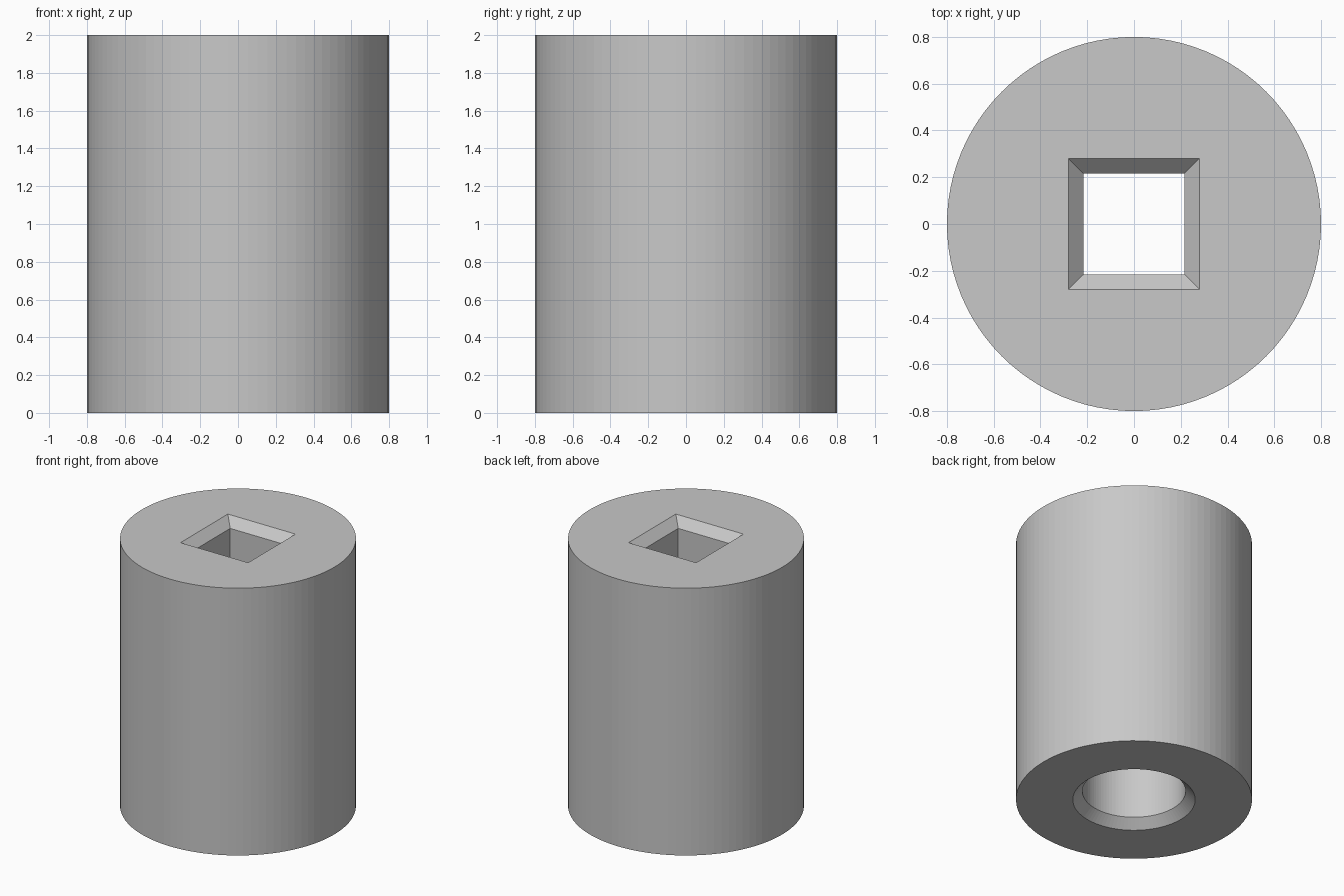
import bpy
import bmesh
from math import cos, sin, tau

cube = bpy.data.objects.get("Cube")
if cube:
    bpy.data.objects.remove(cube, do_unlink=True)

SEGMENTS = 96  # divisible by 8, so square rings get true corners
HEIGHT = 2.0
CHAMFER = 0.065
RADIUS = 0.8
BORE = 0.35         # round socket radius, opening downward
SQUARE = 0.215      # half width of the square socket, opening upward
STEP = 1.0          # height where the two sockets meet


def ring(bm, size, z, square=False):
    """A ring of vertices, round or projected onto a square."""
    verts = []
    for i in range(SEGMENTS):
        a = tau * i / SEGMENTS
        c, s = cos(a), sin(a)
        r = size / max(abs(c), abs(s)) if square else size
        verts.append(bm.verts.new((r * c, r * s, z)))
    return verts


bm = bmesh.new()
rings = [
    # Outer wall
    ring(bm, RADIUS, 0),
    ring(bm, RADIUS, HEIGHT),
    # Chamfered square socket
    ring(bm, SQUARE + CHAMFER, HEIGHT, True),
    ring(bm, SQUARE, HEIGHT - CHAMFER, True),
    ring(bm, SQUARE, STEP, True),
    # Chamfered round socket
    ring(bm, BORE, STEP),
    ring(bm, BORE, CHAMFER),
    ring(bm, BORE + CHAMFER, 0),
]

# Skin the rings into one closed solid
for low, high in zip(rings, rings[1:] + rings[:1]):
    for i in range(SEGMENTS):
        j = (i + 1) % SEGMENTS
        bm.faces.new((low[i], low[j], high[j], high[i]))
bmesh.ops.recalc_face_normals(bm, faces=bm.faces)

mesh = bpy.data.meshes.new("socket_body")
bm.to_mesh(mesh)
bm.free()
body = bpy.data.objects.new("socket_body", mesh)
bpy.context.collection.objects.link(body)

# Plain grey material
grey = bpy.data.materials.new("light_grey")
grey.use_nodes = True
color = (0.58, 0.58, 0.58, 1)
grey.diffuse_color = color
grey.node_tree.nodes["Principled BSDF"].inputs["Base Color"].default_value = color
mesh.materials.append(grey)
